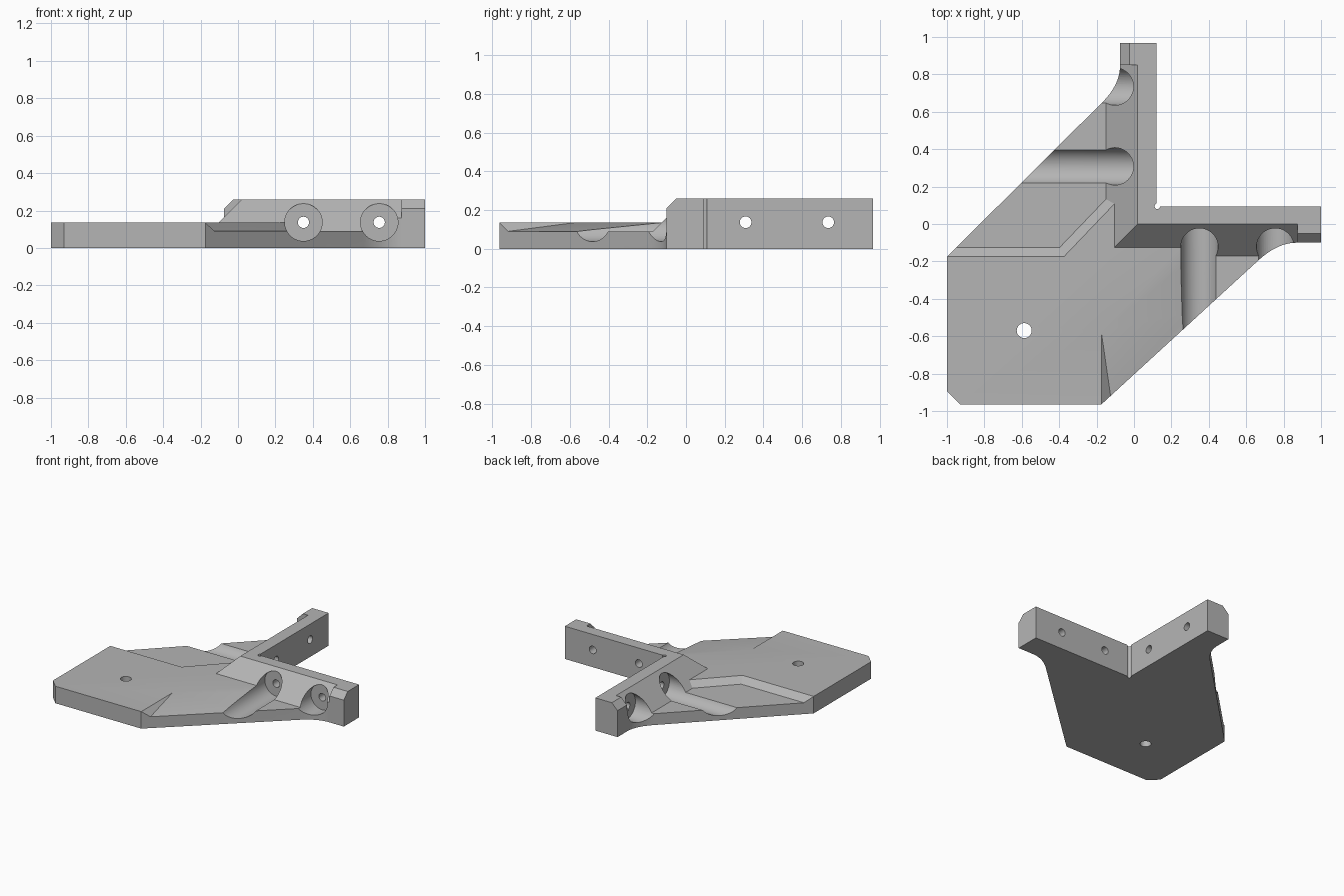
import bpy, bmesh, math
from mathutils import Vector, Matrix

cube = bpy.data.objects.get("Cube")
if cube:
    bpy.data.objects.remove(cube, do_unlink=True)

gray = bpy.data.materials.new("plain_gray")
gray.use_nodes = True
gray.diffuse_color = (0.46, 0.46, 0.46, 1)
gray.node_tree.nodes["Principled BSDF"].inputs["Base Color"].default_value = gray.diffuse_color

FLOOR, DECK, TOP, BORE_Z = 0.09, 0.135, 0.26, 0.137
FAR = 1.3


def finish(bm, name):
    bmesh.ops.triangulate(bm, faces=[f for f in bm.faces if len(f.verts) == 4])
    bmesh.ops.recalc_face_normals(bm, faces=bm.faces)
    mesh = bpy.data.meshes.new(name)
    bm.to_mesh(mesh)
    bm.free()
    mesh.materials.append(gray)
    ob = bpy.data.objects.new(name, mesh)
    bpy.context.collection.objects.link(ob)
    return ob


def loft(name, rings):
    """Closed solid through equal-length rings of 3D points."""
    bm = bmesh.new()
    rows = [[bm.verts.new(p) for p in ring] for ring in rings]
    n = len(rows[0])
    bm.faces.new(rows[0])
    bm.faces.new(rows[-1])
    for a, b in zip(rows, rows[1:]):
        for i in range(n):
            j = (i + 1) % n
            bm.faces.new((a[i], a[j], b[j], b[i]))
    return finish(bm, name)


def at_z(points, z):
    return [(x, y, z) for x, y in points]


def rect(x0, y0, x1, y1):
    return [(x0, y0), (x1, y0), (x1, y1), (x0, y1)]


def cylinder(name, start, end, radius):
    start, end = Vector(start), Vector(end)
    axis = end - start
    bm = bmesh.new()
    turn = Vector((0, 0, 1)).rotation_difference(axis).to_matrix().to_4x4()
    bmesh.ops.create_cone(bm, cap_ends=True, segments=48, radius1=radius, radius2=radius,
                          depth=axis.length, matrix=Matrix.Translation((start + end) / 2) @ turn)
    return finish(bm, name)


def combine(body, tool, operation):
    mod = body.modifiers.new(operation.lower(), "BOOLEAN")
    mod.operation, mod.solver, mod.object = operation, "EXACT", tool
    bpy.context.view_layer.objects.active = body
    bpy.ops.object.modifier_apply(modifier=mod.name)
    bpy.data.objects.remove(tool, do_unlink=True)


def bend(a, b, c, steps=14):
    a, b, c = Vector(a), Vector(b), Vector(c)
    ts = [i / steps for i in range(steps + 1)]
    return [tuple(a * (1 - t) ** 2 + b * (2 * t * (1 - t)) + c * t * t) for t in ts]


# Thin base sheet
body = loft("bracket_body", [at_z(rect(-FAR, -FAR, FAR, FAR), z) for z in (-0.1, FLOOR)])

# Raised deck with bevelled left border and a shallow ramp on the right
deck_top = [(-1.2, -0.175), (-0.375, -0.175), (0.05, 0.27), (0.35, -0.02),
            (0.34, -0.03), (-0.175, -0.575), (-0.175, -1.2), (-1.2, -1.2)]
deck_low = [(-1.2, -0.125), (-0.397, -0.125), (0.015, 0.305), (0.35, -0.02),
            (0.35, -0.475), (-0.125, -0.92), (-0.125, -1.2), (-1.2, -1.2)]
deck = loft("raised_deck", [at_z(deck_low, -0.2), at_z(deck_low, FLOOR), at_z(deck_top, DECK)])
combine(body, deck, "UNION")

# Both walls at once: a hipped corner block with sloping inner sides
walls = loft("sloped_walls", [at_z(rect(0.02 + z - TOP, z - TOP, FAR, FAR), z)
                              for z in (-0.15, TOP)])
combine(body, walls, "UNION")

# Chamfered end block on each arm
profile = [(-0.37, -0.06), (-0.05, TOP), (0.05, TOP), (0.05, -0.06)]
end_x = loft("left_end_block", [[(x, y, z) for y, z in profile] for x in (0.875, FAR)])
end_y = loft("back_end_block", [[(x + 0.025, y, z) for x, z in profile] for y in (0.85, FAR)])
combine(body, end_x, "UNION")
combine(body, end_y, "UNION")

# Trim everything to the outline
outline = [(-1, -0.175), (-1, -0.895), (-0.93, -0.965), (-0.175, -0.965)]
outline += bend((0.67, -0.19), (0.77, -0.1), (0.87, -0.1))
outline += [(1, -0.1), (1, 0.093), (0.12, 0.093), (0.12, 0.967), (-0.075, 0.967)]
outline += bend((-0.075, 0.845), (-0.075, 0.745), (-0.17, 0.65))
trim = loft("outline_trim", [at_z(outline, z) for z in (0, 0.5)])
combine(body, trim, "INTERSECT")

# Bolt channels and bolt holes through each wall
for x in (0.35, 0.755):
    combine(body, cylinder("channel", (x, -0.02, BORE_Z), (x, -FAR, BORE_Z), 0.1), "DIFFERENCE")
    combine(body, cylinder("bolt_hole", (x, -0.1, BORE_Z), (x, 0.3, BORE_Z), 0.03), "DIFFERENCE")
for y in (0.308, 0.735):
    combine(body, cylinder("channel", (0, y, BORE_Z), (-FAR, y, BORE_Z), 0.1), "DIFFERENCE")
    combine(body, cylinder("bolt_hole", (-0.1, y, BORE_Z), (0.3, y, BORE_Z), 0.03), "DIFFERENCE")

# Deck hole and relief groove in the inner corner
combine(body, cylinder("deck_hole", (-0.587, -0.57, -0.2), (-0.587, -0.57, 0.4), 0.04), "DIFFERENCE")
combine(body, cylinder("relief", (0.125, 0.095, -0.2), (0.125, 0.095, 0.4), 0.015), "DIFFERENCE")

bpy.ops.object.select_all(action="DESELECT")
body.select_set(True)
bpy.context.view_layer.objects.active = body
bpy.ops.object.shade_smooth_by_angle(angle=math.radians(20))
